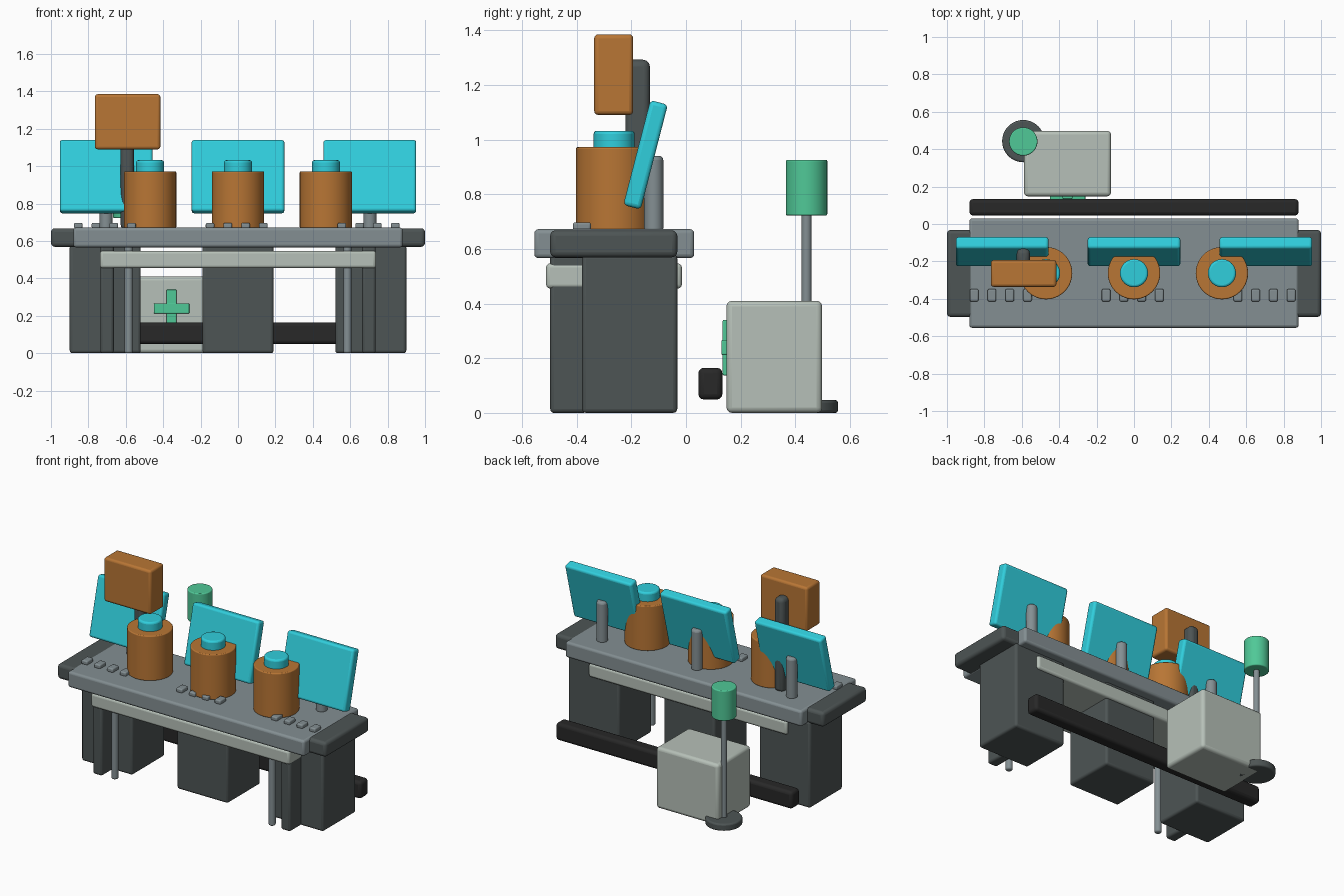
import bpy
import math

cube = bpy.data.objects.get("Cube")
if cube:
    bpy.data.objects.remove(cube, do_unlink=True)


def material(name, rgb):
    m = bpy.data.materials.new(name)
    m.use_nodes = True
    m.diffuse_color = (*rgb, 1)
    for node in m.node_tree.nodes:
        if node.type == 'BSDF_PRINCIPLED':
            node.inputs["Base Color"].default_value = (*rgb, 1)
    return m


cyan = material("cyan", (0.03, 0.62, 0.72))
copper = material("copper", (0.48, 0.18, 0.035))
dark = material("dark grey", (0.075, 0.09, 0.09))
steel = material("steel grey", (0.23, 0.275, 0.29))
pale = material("pale grey", (0.47, 0.53, 0.48))
green = material("green", (0.08, 0.58, 0.31))
black = material("black", (0.021, 0.021, 0.021))


def finish(name, mat, bevel):
    ob = bpy.context.object
    ob.name = name
    ob.data.materials.append(mat)
    mod = ob.modifiers.new("rounded edges", 'BEVEL')
    mod.width = bevel
    mod.segments = 3
    mod.limit_method = 'ANGLE'
    mod.angle_limit = math.radians(40)
    bpy.ops.object.shade_smooth_by_angle(angle=math.radians(35))
    return ob


def box(name, mat, xs, ys, zs, bevel=0.015):
    """Rounded box from its extents on each axis."""
    spans = (xs, ys, zs)
    bpy.ops.mesh.primitive_cube_add(size=1, location=[(a + b) / 2 for a, b in spans])
    bpy.context.object.scale = [b - a for a, b in spans]
    bpy.ops.object.transform_apply(location=False, rotation=False, scale=True)
    return finish(name, mat, bevel)


def cylinder(name, mat, x, y, radius, zs, bevel=0.006):
    """Upright cylinder between two heights."""
    bpy.ops.mesh.primitive_cylinder_add(vertices=40, radius=radius, depth=zs[1] - zs[0],
                                        location=(x, y, sum(zs) / 2))
    return finish(name, mat, bevel)


# Desk: worktop, dark end plate beneath it, and drawer tray
box("worktop", steel, (-0.88, 0.88), (-0.555, 0.03), (0.566, 0.672))
box("end_plate", dark, (-1, 1), (-0.497, -0.032), (0.569, 0.668), 0.02)
box("drawer_tray", pale, (-0.738, 0.738), (-0.512, -0.015), (0.455, 0.547))

# Pedestals
for x, label in ((-0.71, "right"), (0, "centre"), (0.71, "left")):
    box(label + "_pedestal", dark, (x - 0.19, x + 0.19), (-0.38, -0.032), (0, 0.58))

# Front legs and thin posts on both sides
for side, label in ((-1, "right"), (1, "left")):
    x = side * 0.7
    box(label + "_front_leg", dark, (x - 0.036, x + 0.036), (-0.497, -0.36), (0, 0.58))
    cylinder(label + "_post", steel, side * 0.585, -0.472, 0.022, (0, 0.58), 0.01)

# Three work stations: pot with cap, tilted screen on a stand, row of keys
for side, label in ((-1, "right"), (0, "centre"), (1, "left")):
    pot_x, screen_x = side * 0.47, side * 0.705
    cylinder(label + "_pot", copper, pot_x, -0.263, 0.14, (0.67, 0.972))
    cylinder(label + "_pot_cap", cyan, pot_x, -0.263, 0.075, (0.96, 1.032), 0.012)
    cylinder(label + "_screen_stand", steel, screen_x, -0.118, 0.035, (0.66, 0.94), 0.015)
    screen = box(label + "_screen", cyan, (screen_x - 0.248, screen_x + 0.248),
                 (-0.181, -0.115), (0.746, 1.142))
    screen.rotation_euler.x = math.radians(-14.5)
    for i in range(4):
        x = side * 0.705 - 0.007 + (i - 1.5) * 0.095
        box(f"{label}_key_{i + 1}", steel, (x - 0.023, x + 0.023),
            (-0.414, -0.348), (0.668, 0.697), 0.008)

# Raised copper box on a dark mast
box("mast", dark, (-0.627, -0.557), (-0.222, -0.132), (0.66, 1.292), 0.025)
box("raised_box", copper, (-0.765, -0.415), (-0.336, -0.193), (1.09, 1.385))

# Bar along the floor behind the desk
box("floor_bar", black, (-0.88, 0.88), (0.045, 0.133), (0.049, 0.165), 0.02)

# Cabinet with a raised cross
box("cabinet", pale, (-0.588, -0.123), (0.148, 0.498), (0, 0.41), 0.02)
box("cross_upright", green, (-0.382, -0.329), (0.134, 0.155), (0.137, 0.34), 0.005)
box("cross_arm", green, (-0.45, -0.26), (0.13, 0.155), (0.212, 0.267), 0.005)

# Beacon lamp on a pole with a round base
cylinder("beacon_base", dark, -0.592, 0.443, 0.113, (0, 0.047), 0.01)
cylinder("beacon_pole", steel, -0.592, 0.441, 0.018, (0.03, 0.74), 0.003)
cylinder("beacon_lamp", green, -0.592, 0.441, 0.076, (0.722, 0.926))
